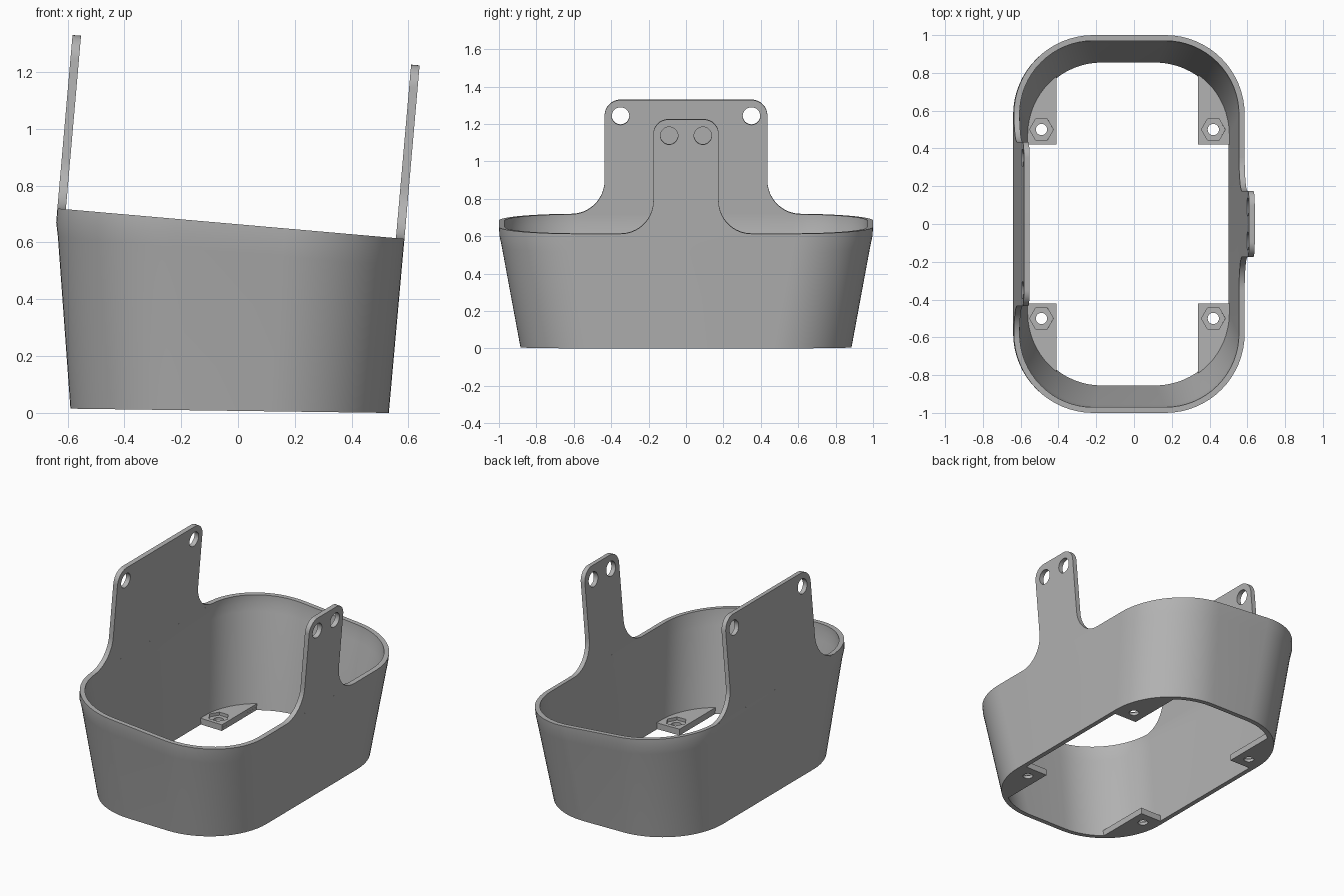
import bpy, bmesh, math
from mathutils import Matrix, Vector

if "Cube" in bpy.data.objects:
    bpy.data.objects.remove(bpy.data.objects["Cube"])

grey = bpy.data.materials.new("plain grey")
grey.use_nodes = True
grey.diffuse_color = (0.45, 0.45, 0.45, 1)
grey.node_tree.nodes["Principled BSDF"].inputs["Base Color"].default_value = grey.diffuse_color

RIM_TILT = math.atan(0.0875)   # slope of the rim, also the lean of the lugs
BASE_TILT = 0.0134             # slight slope of the underside
RADIUS = 0.42
WALL = 0.03


def arc(cx, cy, r, start, end, steps=16):
    """Points on an arc, angles in degrees."""
    angles = [math.radians(start + (end - start) * i / steps) for i in range(steps + 1)]
    return [(cx + r * math.cos(a), cy + r * math.sin(a)) for a in angles]


def circle(cx, cy, r, sides=32):
    return arc(cx, cy, r, 0, 360, sides)[:-1]


def add_mesh(name, mesh):
    ob = bpy.data.objects.new(name, mesh)
    bpy.context.collection.objects.link(ob)
    mesh.materials.clear()
    mesh.materials.append(grey)
    bpy.ops.object.select_all(action='DESELECT')
    ob.select_set(True)
    bpy.context.view_layer.objects.active = ob
    bpy.ops.object.shade_smooth_by_angle(angle=math.radians(30))
    return ob


def plate(name, outlines, thickness, matrix):
    """Flat plate from an outer outline plus hole outlines."""
    curve = bpy.data.curves.new(name, 'CURVE')
    curve.dimensions = '2D'
    curve.fill_mode = 'BOTH'
    curve.extrude = thickness / 2
    for pts in outlines:
        spline = curve.splines.new('POLY')
        spline.points.add(len(pts) - 1)
        for p, (x, y) in zip(spline.points, pts):
            p.co = (x, y, 0, 1)
        spline.use_cyclic_u = True
    temp = bpy.data.objects.new(name + "_outline", curve)
    bpy.context.collection.objects.link(temp)
    bpy.context.view_layer.update()
    graph = bpy.context.evaluated_depsgraph_get()
    mesh = bpy.data.meshes.new_from_object(temp.evaluated_get(graph))
    bpy.data.objects.remove(temp)
    bm = bmesh.new()
    bm.from_mesh(mesh)
    bmesh.ops.remove_doubles(bm, verts=bm.verts, dist=0.0001)
    bmesh.ops.recalc_face_normals(bm, faces=bm.faces)
    bm.transform(matrix)
    bm.to_mesh(mesh)
    bm.free()
    return add_mesh(name, mesh)


def ring(bm, left, right, half_y, z, slope, inset):
    """Rounded rectangle lying on a sloping plane."""
    left, right, half_y, r = left + inset, right - inset, half_y - inset, RADIUS - inset
    corners = [(right - r, half_y - r), (left + r, half_y - r),
               (left + r, r - half_y), (right - r, r - half_y)]
    pts = []
    for i, (cx, cy) in enumerate(corners):
        pts += arc(cx, cy, r, 90 * i, 90 * i + 90)
    return [bm.verts.new((x, y, z - slope * x)) for x, y in pts]


# Flared basket wall: outer rings upward, then inner rings downward
levels = [(-0.59, 0.531, 0.885, 0.007, BASE_TILT),
          (-0.634, 0.577, 0.986, 0.564, math.tan(RIM_TILT)),
          (-0.640, 0.5815, 0.997, 0.614, math.tan(RIM_TILT)),
          (-0.636, 0.586, 1.0, 0.664, math.tan(RIM_TILT))]
bm = bmesh.new()
rings = [ring(bm, *lv, 0) for lv in levels] + [ring(bm, *lv, WALL) for lv in reversed(levels)]
for k, low in enumerate(rings):
    high = rings[(k + 1) % len(rings)]
    for i in range(len(low)):
        j = (i + 1) % len(low)
        bm.faces.new((low[i], low[j], high[j], high[i]))
bmesh.ops.recalc_face_normals(bm, faces=bm.faces)
mesh = bpy.data.meshes.new("basket_wall")
bm.to_mesh(mesh)
bm.free()
add_mesh("basket_wall", mesh)


# Upright lugs with flared feet, rounded tops and two holes each
def lug(name, x, half_w, flare, height, corner, hole_y, hole_z):
    half = arc(half_w + flare, flare, flare, -90, -180)
    half += arc(half_w - corner, height - corner, corner, 0, 90)
    outline = half + [(-a, b) for a, b in reversed(half)]
    holes = [circle(s * hole_y, hole_z, 0.047) for s in (-1, 1)]
    c, s = math.cos(RIM_TILT), math.sin(RIM_TILT)
    z = 0.664 - x * math.tan(RIM_TILT)
    matrix = Matrix(((0, s, c, x), (1, 0, 0, 0), (0, c, -s, z), (0, 0, 0, 1)))
    plate(name, [outline] + holes, WALL, matrix)


lug("wide_lug", -0.621, 0.435, 0.18, 0.613, 0.085, 0.35, 0.527)
lug("narrow_lug", 0.571, 0.175, 0.175, 0.613, 0.08, 0.09, 0.526)


# Corner mounting feet: round bolt hole below, hexagonal nut recess above
def foot(side, sx, sy):
    wall_x, edge_x, bolt_x = (0.503, 0.34, 0.42) if sx > 0 else (0.562, 0.41, 0.49)
    r = RADIUS - WALL
    cx, cy = wall_x - r, 0.855 - r
    end = math.degrees(math.acos((edge_x - cx) / (r + 0.006)))
    outline = [(edge_x, 0.42), (wall_x + 0.006, 0.42)] + arc(cx, cy, r + 0.006, 0, end)
    for layer, hole_r, sides in (("base", 0.03, 24), ("recess", 0.063, 6)):
        shapes = [[(sx * x, sy * y) for x, y in pts]
                  for pts in (outline, circle(bolt_x, 0.5, hole_r, sides))]
        z = 0.017 if layer == "base" else 0.037
        matrix = Matrix.Translation(Vector((0, 0, z))) @ Matrix.Rotation(BASE_TILT, 4, 'Y')
        plate(f"{side}_foot_{layer}", shapes, 0.02, matrix)


for sx, x_name in ((1, "left"), (-1, "right")):
    for sy, y_name in ((-1, "front"), (1, "back")):
        foot(f"{y_name}_{x_name}", sx, sy)
